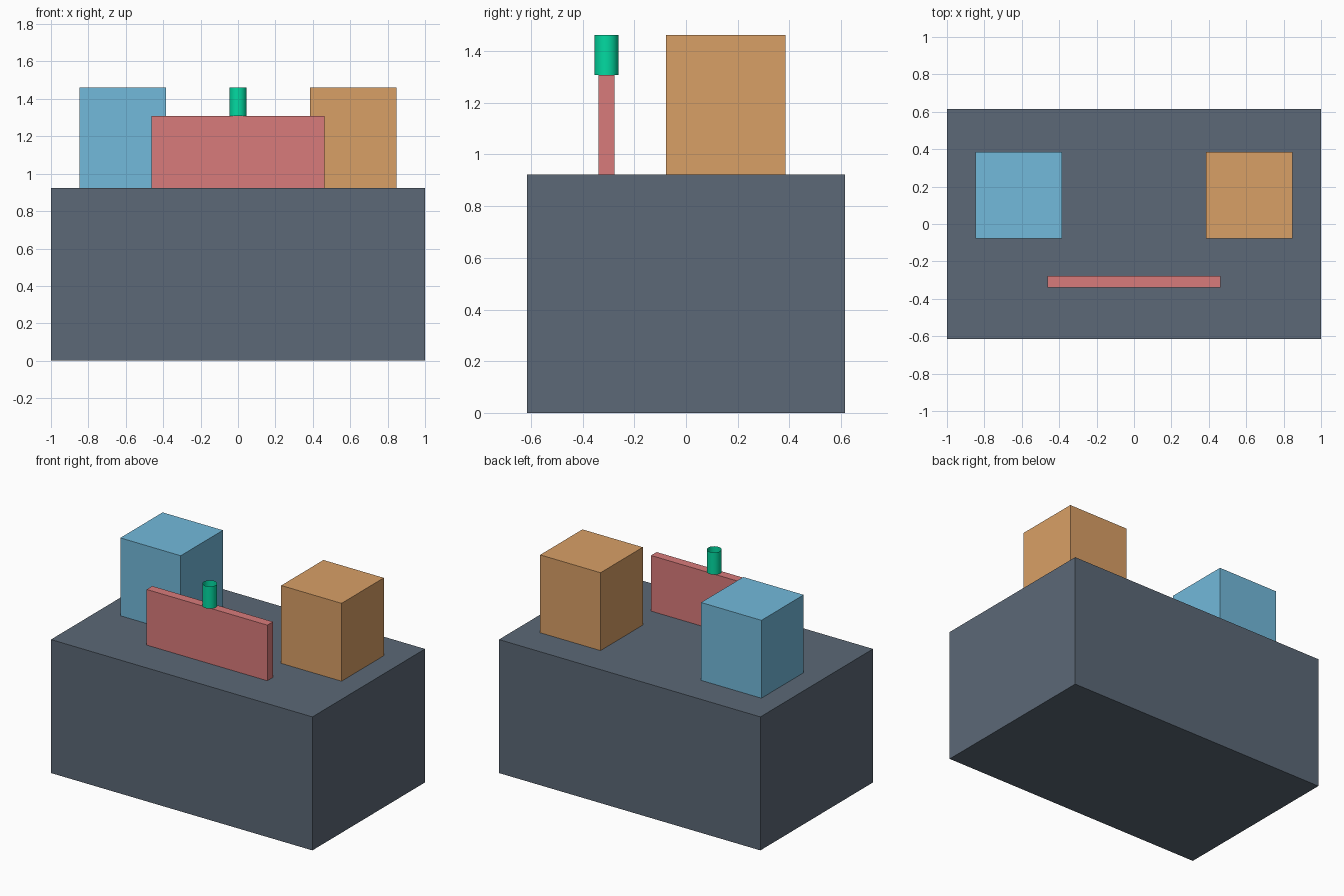
import bpy
from math import radians

if "Cube" in bpy.data.objects:
    bpy.data.objects.remove(bpy.data.objects["Cube"])

U = 2 / 26  # the whole model sits on a 1/13 grid


def paint(obj, rgb):
    mat = bpy.data.materials.new(obj.name + "_colour")
    mat.diffuse_color = (*[(c / 255) ** 2.2 for c in rgb], 1)
    mat.use_nodes = True
    mat.node_tree.nodes["Principled BSDF"].inputs["Base Color"].default_value = mat.diffuse_color
    obj.data.materials.append(mat)


def box(name, size, x, y, z_bottom, rgb):
    sx, sy, sz = (s * U for s in size)
    bpy.ops.mesh.primitive_cube_add(size=1, location=(x * U, y * U, z_bottom * U + sz / 2))
    obj = bpy.context.object
    obj.name = name
    obj.scale = (sx, sy, sz)
    bpy.ops.object.transform_apply(location=False, rotation=False, scale=True)
    paint(obj, rgb)
    return obj


# Main block
box("base", (26, 16, 12), 0, 0, 0, (92, 104, 118))

# Pair of upright blocks towards the back
for name, x, rgb in (("left_block", -8, (114, 184, 218)),
                     ("right_block", 8, (216, 158, 102))):
    box(name, (6, 6, 7), x, 2, 12, rgb)

# Thin upright panel near the front
box("front_panel", (12, 0.8, 5), 0, -4, 12, (216, 122, 122))

# Open tube standing on the panel
bpy.ops.mesh.primitive_cylinder_add(vertices=32, radius=0.6 * U, depth=2 * U,
                                    end_fill_type='NOTHING',
                                    location=(0, -4 * U, 18 * U))
tube = bpy.context.object
tube.name = "panel_tube"
paint(tube, (10, 217, 160))
bpy.ops.object.shade_smooth_by_angle(angle=radians(30))
